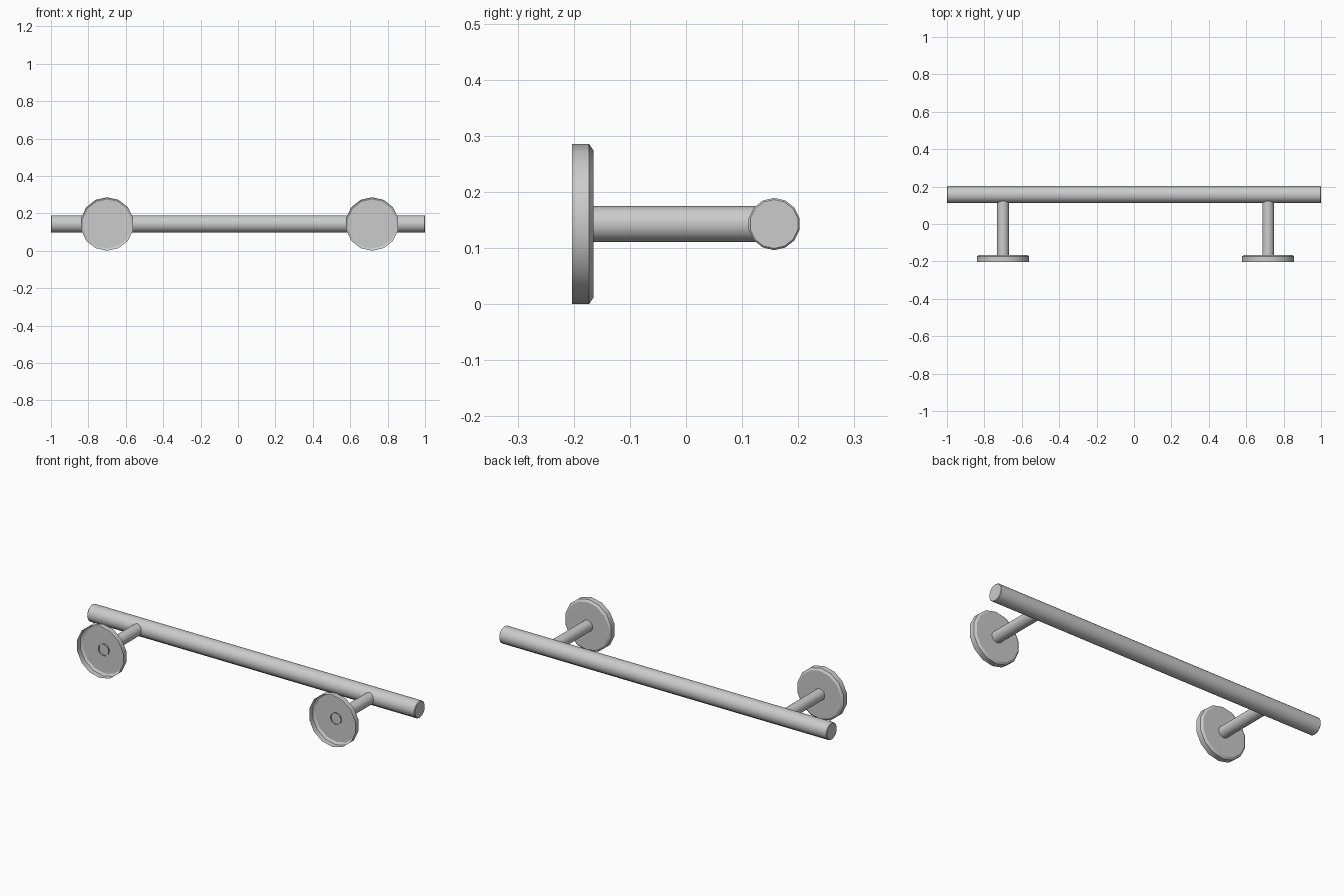
import bpy, bmesh
from math import sin, cos, pi, radians

if "Cube" in bpy.data.objects:
    bpy.data.objects.remove(bpy.data.objects["Cube"])

SIDES = 14
Z = 0.143       # height of every axis
BAR_Y = 0.157   # depth of the rail


def lathe(name, profile, axis, location, cap_start=False, cap_end=False):
    """Sweep (position along axis, radius) points round the x or y axis."""
    bm = bmesh.new()
    rings = []
    for t, r in profile:
        ring = []
        for i in range(SIDES):
            a = 2 * pi * i / SIDES
            u, w = r * sin(a), r * cos(a)
            ring.append(bm.verts.new((t, u, w) if axis == "x" else (u, t, w)))
        rings.append(ring)
    for a, b in zip(rings, rings[1:]):
        for i in range(SIDES):
            j = (i + 1) % SIDES
            bm.faces.new((a[i], a[j], b[j], b[i]))
    if cap_start:
        bm.faces.new(rings[0])
    if cap_end:
        bm.faces.new(rings[-1])
    bmesh.ops.recalc_face_normals(bm, faces=bm.faces)
    mesh = bpy.data.meshes.new(name)
    bm.to_mesh(mesh)
    bm.free()
    obj = bpy.data.objects.new(name, mesh)
    bpy.context.collection.objects.link(obj)
    obj.location = location
    bpy.ops.object.select_all(action="DESELECT")
    obj.select_set(True)
    bpy.context.view_layer.objects.active = obj
    bpy.ops.object.shade_smooth_by_angle(angle=radians(32))
    return obj


# long rail with slightly chamfered ends
lathe("rail", [(-1, 0.0435), (-0.997, 0.0465), (0.997, 0.0465), (1, 0.0435)],
      "x", (0, BAR_Y, Z), True, True)

for side, x in (("left", -0.70), ("right", 0.717)):
    # hollow wall flange, open towards the wall, chamfered outer edge
    lathe(side + "_flange", [(-0.203, 0.143), (-0.173, 0.143), (-0.165, 0.131)],
          "y", (x, 0, Z), cap_end=True)
    # post from just behind the flange face into the rail
    lathe(side + "_post", [(-0.173, 0.032), (0.14, 0.032)], "y", (x, 0, Z))
